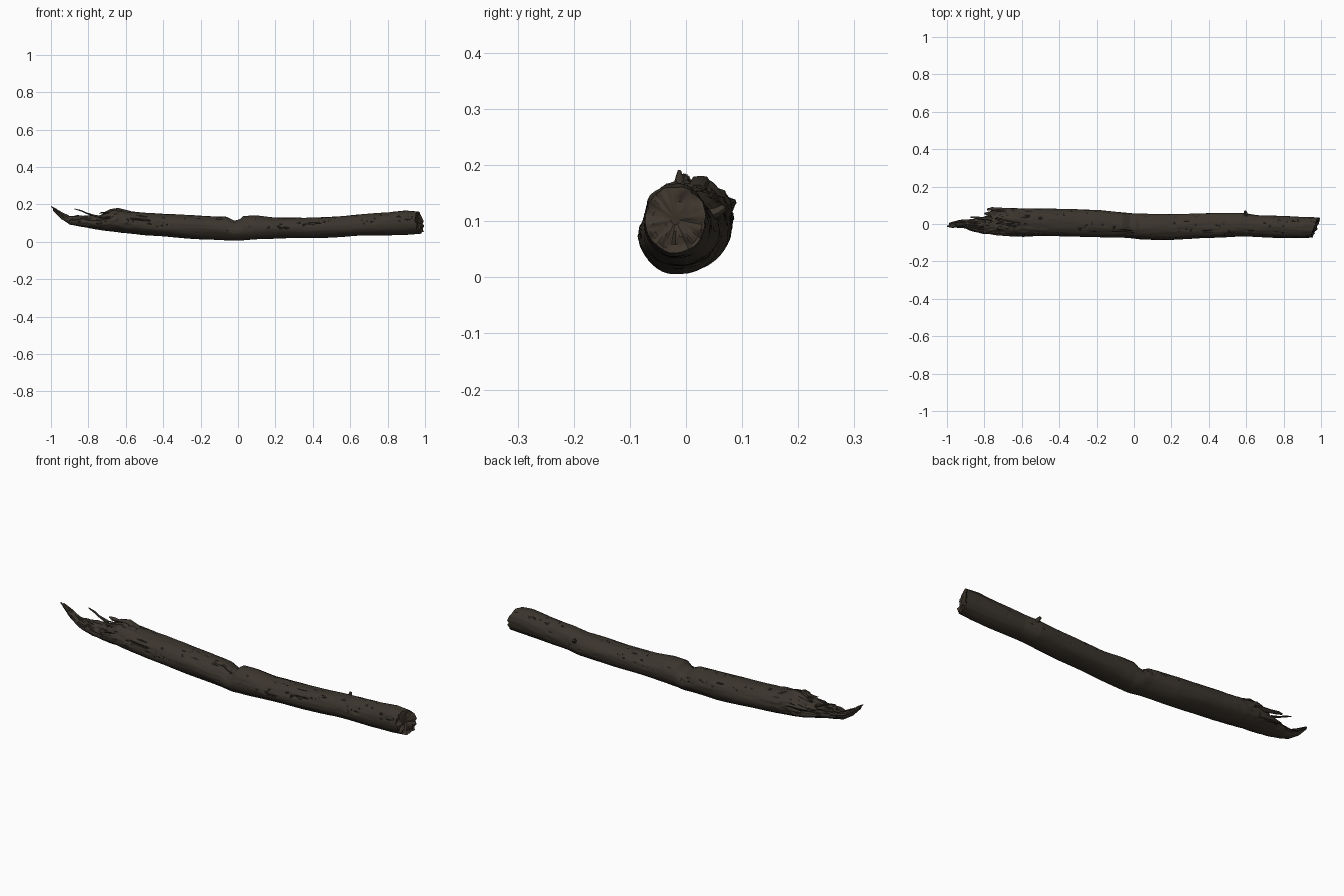
import bpy, bmesh, math, random
from mathutils import Vector, noise

if "Cube" in bpy.data.objects:
    bpy.data.objects.remove(bpy.data.objects["Cube"])

random.seed(4)


def material(name, rgb):
    m = bpy.data.materials.new(name)
    m.diffuse_color = (*rgb, 1)
    m.use_nodes = True
    m.node_tree.nodes["Principled BSDF"].inputs["Base Color"].default_value = m.diffuse_color
    return m


BARK = material("dark brown bark", (0.043, 0.035, 0.026))
CRACK = material("crack brown", (0.022, 0.018, 0.013))
WOOD = material("cut wood brown", (0.050, 0.038, 0.027))

# Trunk outline stations: x, depth range (front, back), height range (bottom, top)
STATIONS = [
    (-0.99, -0.012, 0.006, 0.168, 0.185), (-0.95, -0.018, 0.016, 0.125, 0.163),
    (-0.90, -0.025, 0.020, 0.092, 0.135), (-0.86, -0.040, 0.024, 0.084, 0.140),
    (-0.80, -0.052, 0.040, 0.074, 0.138), (-0.74, -0.058, 0.060, 0.064, 0.142),
    (-0.70, -0.062, 0.082, 0.058, 0.158), (-0.65, -0.066, 0.086, 0.052, 0.176),
    (-0.59, -0.065, 0.084, 0.046, 0.164), (-0.50, -0.066, 0.082, 0.036, 0.156),
    (-0.35, -0.067, 0.080, 0.024, 0.148), (-0.20, -0.069, 0.076, 0.014, 0.140),
    (-0.06, -0.072, 0.060, 0.008, 0.132), (-0.02, -0.076, 0.056, 0.006, 0.112),
    (0.01, -0.079, 0.054, 0.006, 0.120), (0.03, -0.082, 0.054, 0.008, 0.138),
    (0.10, -0.085, 0.053, 0.013, 0.140), (0.20, -0.083, 0.054, 0.017, 0.127),
    (0.40, -0.076, 0.058, 0.020, 0.131), (0.58, -0.066, 0.060, 0.027, 0.139),
    (0.66, -0.070, 0.047, 0.032, 0.146), (0.80, -0.075, 0.042, 0.036, 0.156),
    (0.90, -0.076, 0.038, 0.039, 0.167), (0.97, -0.073, 0.036, 0.044, 0.162),
]
RINGS, SIDES = 420, 72


def station(x):
    for a, b in zip(STATIONS, STATIONS[1:]):
        if x <= b[0]:
            t = (x - a[0]) / (b[0] - a[0])
            return [p + (q - p) * t for p, q in zip(a, b)][1:]
    return STATIONS[-1][1:]


def grain(x, c, s):
    """Surface offset from long wavy grain and cracks, and crack strength."""
    up = 0.35 + 0.65 * max(0.0, min(1.0, s + 0.6))        # underside is smoother
    rag = max(0.0, min(1.0, (-0.42 - x) / 0.3))           # broken end is rougher
    lump = noise.noise(Vector((x * 5, c * 1.4, s * 1.4)))
    fibre = noise.noise(Vector((x * 9 + 7, c * 7, s * 7)))
    ridge = abs(noise.noise(Vector((x * 4 + 20, c * 3.2 + x, s * 3.2))))
    crack = max(0.0, 1 - ridge / 0.05) * up
    if s < -0.2 or noise.noise(Vector((x * 3, c * 2 + 5, s * 2))) < 0.02 - 0.25 * rag:
        crack = 0.0
    chip = noise.noise(Vector((x * 28, c * 5, s * 5))) * rag * up
    off = 0.0035 * lump + 0.002 * fibre * up - (0.005 + 0.006 * rag) * crack + 0.009 * chip
    # Small knot dent on the front
    d = ((x - 0.72) / 0.014) ** 2 + ((s - 0.2) / 0.14) ** 2
    if c < 0:
        off -= 0.006 * math.exp(-d)
    return off, crack


def finish(bm, name, mats, angle=40):
    bmesh.ops.recalc_face_normals(bm, faces=bm.faces)
    me = bpy.data.meshes.new(name)
    bm.to_mesh(me)
    bm.free()
    ob = bpy.data.objects.new(name, me)
    bpy.context.collection.objects.link(ob)
    for m in mats:
        me.materials.append(m)
    bpy.ops.object.select_all(action='DESELECT')
    ob.select_set(True)
    bpy.context.view_layer.objects.active = ob
    bpy.ops.object.shade_smooth_by_angle(angle=math.radians(angle))
    return ob


# Trunk: lofted rings with grain relief, a slanted cut end and a torn end
bm = bmesh.new()
rings, cracks = [], []
for i in range(RINGS):
    x = -0.99 + 1.96 * i / (RINGS - 1)
    y0, y1, z0, z1 = station(x)
    ry, rz = (y1 - y0) / 2, (z1 - z0) / 2
    small = min(1.0, min(ry, rz) / 0.05)
    end = max(0.0, (x - 0.90) / 0.07)
    ring, cr = [], []
    for j in range(SIDES):
        a = 2 * math.pi * j / SIDES
        c, s = math.cos(a), math.sin(a)
        off, crack = grain(x, c, s)
        off *= small
        jag = 0.012 * noise.noise(Vector((c * 3, s * 3, 4)))
        slant = 0.020 * c - 0.008 * s + jag
        ring.append(bm.verts.new((x + end * slant, (y0 + y1) / 2 + (ry + off) * c,
                                  (z0 + z1) / 2 + (rz + off) * s)))
        cr.append(crack)
    rings.append(ring)
    cracks.append(cr)
for i in range(RINGS - 1):
    for j in range(SIDES):
        k = (j + 1) % SIDES
        f = bm.faces.new((rings[i][j], rings[i][k], rings[i + 1][k], rings[i + 1][j]))
        f.material_index = 1 if cracks[i][j] > 0.45 and cracks[i + 1][j] > 0.45 else 0

# Rough end grain on the cut face
prev = rings[-1]
mid = sum((v.co for v in prev), Vector()) / SIDES
for t in (0.9, 0.75, 0.55, 0.35, 0.15):
    ring = []
    for v in rings[-1]:
        p = mid + (v.co - mid) * t
        p.x += 0.012 * noise.noise(p * 45) - 0.006 * (1 - t)
        ring.append(bm.verts.new(p))
    for j in range(SIDES):
        k = (j + 1) % SIDES
        bm.faces.new((prev[j], prev[k], ring[k], ring[j])).material_index = 2
    prev = ring
bm.faces.new(prev).material_index = 2
bm.faces.new(rings[0])
finish(bm, "trunk", [BARK, CRACK, WOOD])


def splinter(name, pts, radii, flat=0.6, sides=8):
    """Tapered, slightly crooked sliver following a path."""
    bm = bmesh.new()
    pts = [Vector(p) for p in pts]
    loops = []
    for n, (p, r) in enumerate(zip(pts, radii)):
        d = (pts[min(n + 1, len(pts) - 1)] - pts[max(n - 1, 0)]).normalized()
        u = d.cross(Vector((0, 0, 1))).normalized()
        w = d.cross(u)
        loops.append([bm.verts.new(p + r * random.uniform(0.85, 1.15) *
                      (u * math.cos(2 * math.pi * j / sides) +
                       w * flat * math.sin(2 * math.pi * j / sides))) for j in range(sides)])
    for a, b in zip(loops, loops[1:]):
        for j in range(sides):
            k = (j + 1) % sides
            bm.faces.new((a[j], a[k], b[k], b[j]))
    bm.faces.new(loops[0])
    bm.faces.new(loops[-1])
    return finish(bm, name, [BARK])


# Torn slivers at the broken end
splinter("tip_splinter", [(-0.90, -0.005, 0.115), (-0.95, -0.008, 0.15), (-0.975, -0.012, 0.172),
                          (-1.0, -0.012, 0.19)], (0.014, 0.013, 0.009, 0.003))
splinter("low_tip_splinter", [(-0.86, 0.01, 0.11), (-0.91, 0.016, 0.125), (-0.94, 0.018, 0.137)],
         (0.014, 0.009, 0.003))
splinter("raised_twig", [(-0.76, 0.03, 0.135), (-0.81, 0.03, 0.153), (-0.84, 0.034, 0.166),
                         (-0.875, 0.037, 0.176)], (0.012, 0.007, 0.006, 0.003))
splinter("back_splinter", [(-0.66, 0.068, 0.125), (-0.72, 0.078, 0.128), (-0.76, 0.081, 0.133),
                           (-0.785, 0.078, 0.138)], (0.018, 0.011, 0.010, 0.005), 0.8)
splinter("back_low_splinter", [(-0.66, 0.06, 0.095), (-0.73, 0.066, 0.098), (-0.80, 0.055, 0.105)],
         (0.024, 0.016, 0.004), 1.0)
splinter("top_splinter", [(-0.58, 0.02, 0.155), (-0.64, 0.025, 0.172), (-0.68, 0.03, 0.166),
                          (-0.72, 0.03, 0.152)], (0.018, 0.016, 0.014, 0.005))

# Loose slivers scattered over the ragged upper side
for n in range(9):
    x = random.uniform(-0.82, -0.52)
    a = random.uniform(0.25, 2.6)
    y0, y1, z0, z1 = station(x)
    y = (y0 + y1) / 2 + (y1 - y0) / 2 * math.cos(a) * 0.97
    z = (z0 + z1) / 2 + (z1 - z0) / 2 * math.sin(a) * 0.97
    splinter("loose_sliver", [(x + 0.04, y, z - 0.004), (x, y, z), (x - 0.04, y * 0.97, z + 0.001)],
             (0.003, 0.006, 0.002))

# Broken branch stub on the back
splinter("branch_stub", [(0.60, 0.03, 0.105), (0.598, 0.056, 0.115), (0.594, 0.068, 0.124)],
         (0.014, 0.009, 0.006), 1.0)
